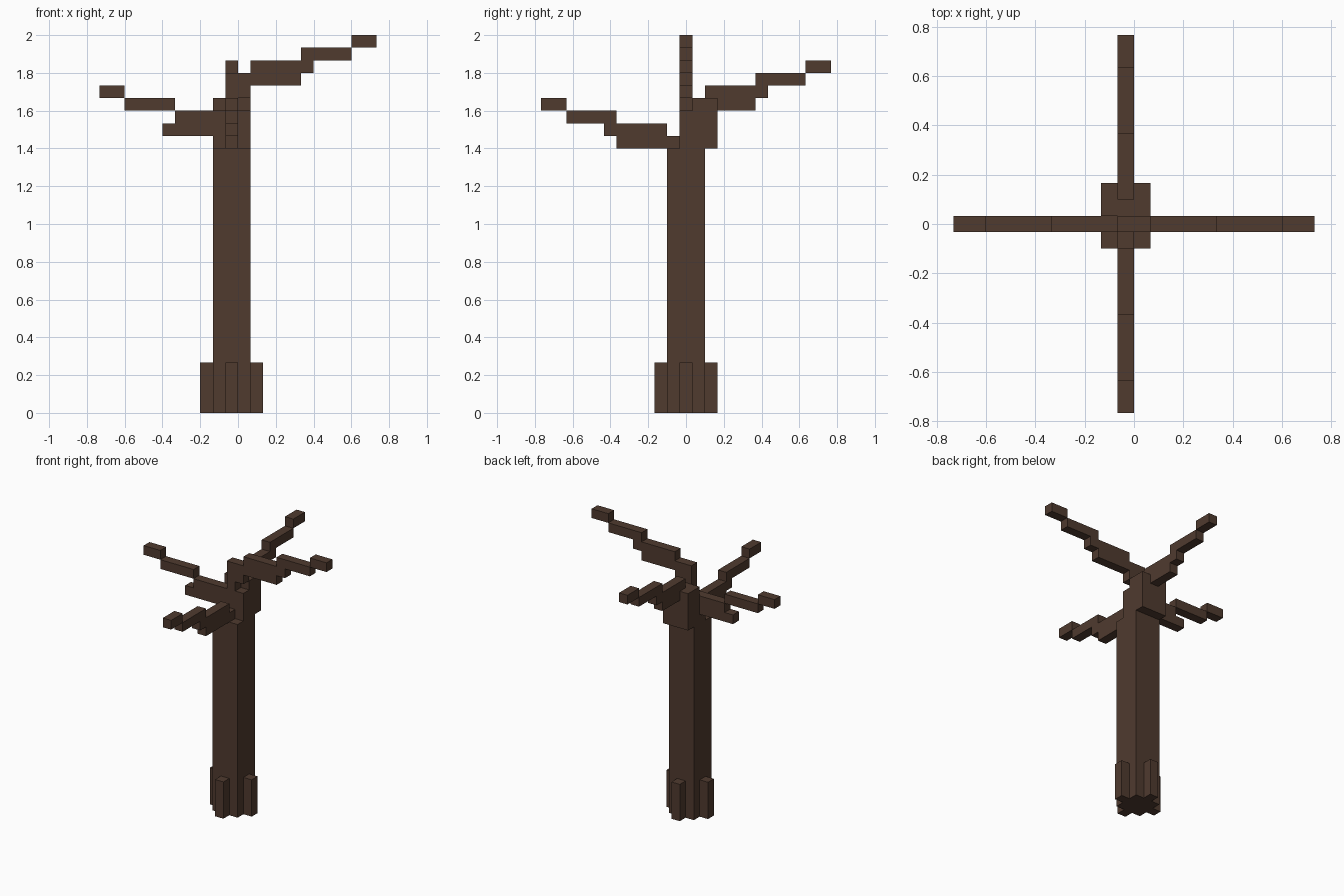
import bpy
import bmesh
from mathutils import Vector

cube = bpy.data.objects.get("Cube")
if cube:
    bpy.data.objects.remove(cube, do_unlink=True)

U = 1 / 15                      # size of one block
CENTRE = Vector((-0.5, 0, 0))   # trunk axis, in blocks

bark = bpy.data.materials.new("dark_bark")
bark.use_nodes = True
colour = (0.080, 0.043, 0.028, 1)
bark.diffuse_color = colour
bsdf = bark.node_tree.nodes["Principled BSDF"]
bsdf.inputs["Base Color"].default_value = colour
bsdf.inputs["Roughness"].default_value = 0.9


def make_part(name, boxes):
    """Build one object from boxes given as block-unit corners about the trunk axis."""
    bm = bmesh.new()
    for lo, hi in boxes:
        a, b = Vector(lo) + CENTRE, Vector(hi) + CENTRE
        verts = bmesh.ops.create_cube(bm, size=1)["verts"]
        for v in verts:
            v.co = [((a[i] + b[i]) / 2 + v.co[i] * (b[i] - a[i])) * U for i in range(3)]
    mesh = bpy.data.meshes.new(name)
    bm.to_mesh(mesh)
    bm.free()
    mesh.materials.append(bark)
    obj = bpy.data.objects.new(name, mesh)
    bpy.context.collection.objects.link(obj)
    return obj


def arm_box(d, r0, r1, z0, z1):
    """One-block-wide box running from r0 to r1 along direction d."""
    p = [(d[i] * r0, d[i] * r1) if d[i] else (-0.5, 0.5) for i in range(2)]
    return ((min(p[0]), min(p[1]), z0), (max(p[0]), max(p[1]), z1))


# Trunk and its offset crown
make_part("trunk", [((-1.5, -1.5, 0), (1.5, 1.5, 21))])
make_part("trunk_crown", [
    ((-1.5, -0.5, 21), (1.5, 0.5, 24)),
    ((-1.5, 0.5, 21), (1.5, 2.5, 25)),
])
make_part("crown_post", [((-0.5, -0.5, 24), (0.5, 0.5, 27))])

DIRS = {"left": (1, 0), "right": (-1, 0), "front": (0, -1), "back": (0, 1)}

# Roots, one on each side
for side, d in DIRS.items():
    make_part(side + "_root", [arm_box(d, 1.5, 2.5, 0, 4)])

# Branches: starting height, end of upper layer, start of the outer steps
BRANCHES = {
    "left": (26, 6.5, 5.5),
    "right": (22, 4.5, 4.5),
    "front": (21, 6.5, 5.5),
    "back": (24, 6.5, 5.5),
}
for side, (z, upper_end, step) in BRANCHES.items():
    d = DIRS[side]
    boxes = [
        arm_box(d, 1.5, 5.5, z, z + 1),
        arm_box(d, 1.5, upper_end, z + 1, z + 2),
        arm_box(d, step, step + 4, z + 2, z + 3),
        arm_box(d, step + 4, step + 6, z + 3, z + 4),
    ]
    # Knuckle joining the branch to the trunk
    if side == "left":
        boxes.append(arm_box(d, 0.5, 1.5, z - 1, z + 1))
    elif side == "front":
        boxes.append(arm_box(d, 0.5, 1.5, z, z + 1))
    make_part(side + "_branch", boxes)
